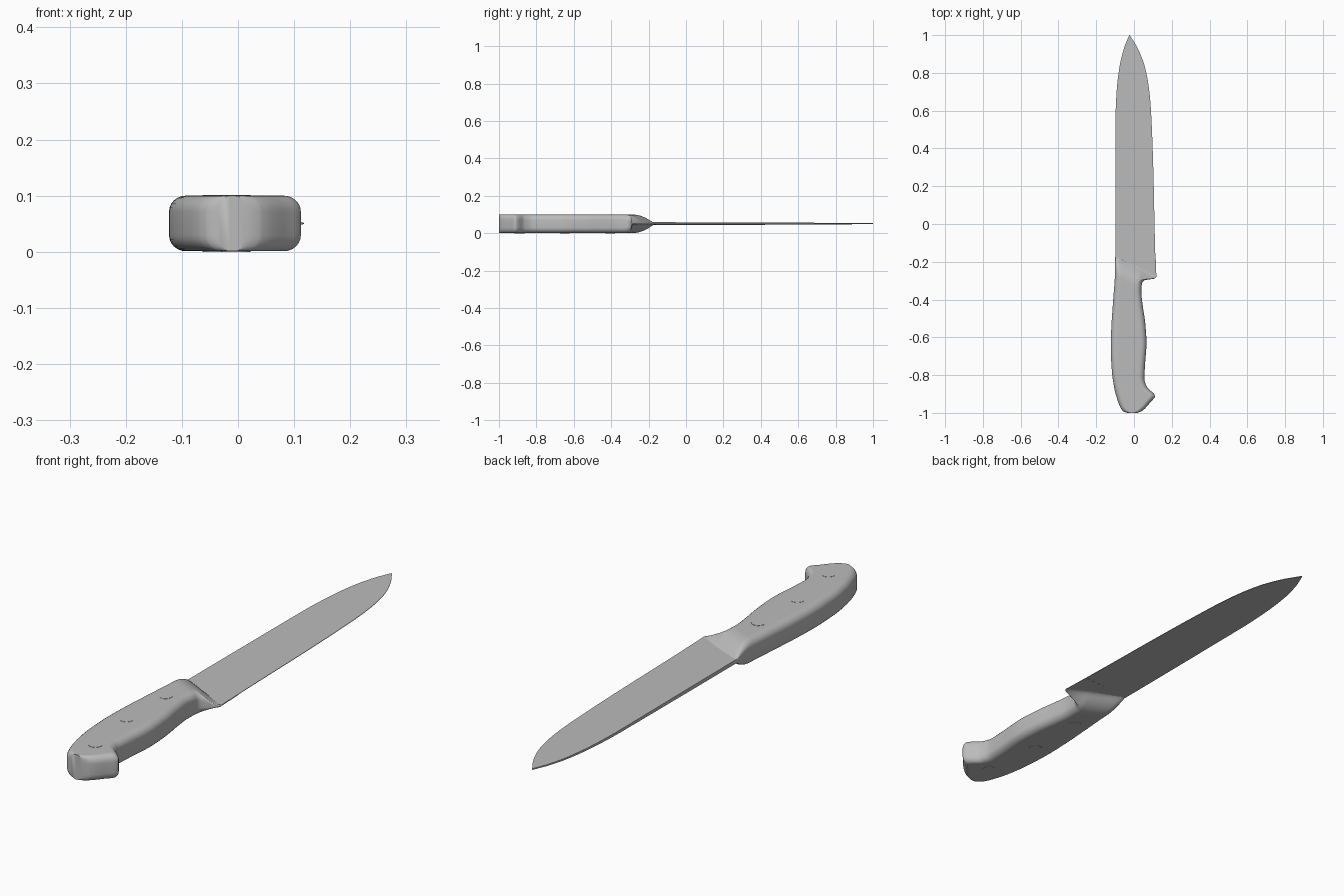
import bpy, bmesh, math

if "Cube" in bpy.data.objects:
    bpy.data.objects.remove(bpy.data.objects["Cube"], do_unlink=True)

grey = bpy.data.materials.new("plain grey")
grey.use_nodes = True
COLOUR = (0.5, 0.5, 0.5, 1)
grey.diffuse_color = COLOUR
grey.node_tree.nodes["Principled BSDF"].inputs["Base Color"].default_value = COLOUR

MID = 0.0505       # height of the centre plane
HALF = 0.0495      # half thickness of the handle


def clamp(v):
    return max(0.0, min(1.0, v))


def curve_at(points, y):
    """Smooth (monotone cubic) x along a list of (y, x) points."""
    n = len(points)
    slope = [(points[i + 1][1] - points[i][1]) / (points[i + 1][0] - points[i][0])
             for i in range(n - 1)]
    tangent = [slope[0]]
    for a, b in zip(slope, slope[1:]):
        tangent.append(2 * a * b / (a + b) if a * b > 0 else 0)
    tangent.append(slope[-1])
    i = 0
    while i < n - 2 and y > points[i + 1][0]:
        i += 1
    (y0, x0), (y1, x1) = points[i], points[i + 1]
    d = y1 - y0
    t = clamp((y - y0) / d)
    return ((2*t**3 - 3*t*t + 1) * x0 + (t**3 - 2*t*t + t) * d * tangent[i]
            + (3*t*t - 2*t**3) * x1 + (t**3 - t*t) * d * tangent[i + 1])


def loft(name, rings, sharp):
    """Skin closed rings of equal length and cap both ends."""
    bm = bmesh.new()
    rows = [[bm.verts.new(p) for p in ring] for ring in rings]
    count = len(rows[0])
    for a, b in zip(rows, rows[1:]):
        for i in range(count):
            j = (i + 1) % count
            bm.faces.new((a[i], a[j], b[j], b[i]))
    bm.faces.new(rows[0])
    bm.faces.new(rows[-1])
    bmesh.ops.remove_doubles(bm, verts=bm.verts, dist=0.00005)
    bmesh.ops.recalc_face_normals(bm, faces=bm.faces)
    mesh = bpy.data.meshes.new(name)
    bm.to_mesh(mesh)
    bm.free()
    obj = bpy.data.objects.new(name, mesh)
    bpy.context.collection.objects.link(obj)
    finish(obj, sharp)


def finish(obj, sharp):
    obj.data.materials.append(grey)
    bpy.ops.object.select_all(action='DESELECT')
    obj.select_set(True)
    bpy.context.view_layer.objects.active = obj
    bpy.ops.object.shade_smooth_by_angle(angle=math.radians(sharp))


# Handle with hooked butt, and bolster fading into the blade
BACK = [(-1, -0.035), (-0.993, -0.055), (-0.975, -0.07), (-0.93, -0.088),
        (-0.87, -0.104), (-0.78, -0.117), (-0.65, -0.123), (-0.55, -0.12),
        (-0.4, -0.11), (-0.27, -0.101), (-0.16, -0.099)]
BELLY = [(-1, 0.015), (-0.993, 0.038), (-0.98, 0.055), (-0.94, 0.09),
         (-0.912, 0.112), (-0.9, 0.106), (-0.865, 0.07), (-0.82, 0.055),
         (-0.75, 0.058), (-0.63, 0.066), (-0.53, 0.06), (-0.43, 0.046),
         (-0.36, 0.039), (-0.315, 0.042), (-0.297, 0.058), (-0.289, 0.108),
         (-0.28, 0.118), (-0.16, 0.114)]


def half_thickness(x, y):
    ahead = clamp((-0.215 - 0.5 * x - y) / 0.11)      # diagonal bolster front
    h = 0.003 + (HALF - 0.003) * (1 - (1 - ahead) ** 2.2)
    heel = clamp((x - 0.03) / 0.085) * clamp((y + 0.34) / 0.04)
    return h * (1 - 0.78 * heel)


def handle_ring(y):
    left, right = curve_at(BACK, y), curve_at(BELLY, y)
    r = min(0.03, (right - left) * 0.4)
    upper = []
    for i in range(7):
        a = math.pi / 2 * i / 6
        upper.append((right - r + r * math.cos(a), math.sin(a)))
    for i in range(1, 16):
        upper.append((right - r + (left - right + 2 * r) * i / 16, 1))
    for i in range(7):
        a = math.pi / 2 * (1 + i / 6)
        upper.append((left + r + r * math.cos(a), math.sin(a)))
    # straight band on the sides, rounded shoulders above and below
    section = [(x, 0.42 + 0.58 * t) for x, t in upper]
    section += [(x, -t) for x, t in reversed(section)]
    return [(x, y, MID + t * half_thickness(x, y)) for x, t in section]


stations = {round(-1 + 0.01 * i, 4) for i in range(85)}
stations |= {y for y, x in BACK + BELLY} | {-0.305, -0.293, -0.285, -0.997}
loft("handle", [handle_ring(y) for y in sorted(stations)], 40)

# Blade: wedge section, thick spine on the back and thin cutting edge
SPINE = [(-0.3, -0.099), (0.55, -0.098), (0.7, -0.092), (0.83, -0.077),
         (0.93, -0.053), (1, -0.025)]
EDGE = [(-0.3, 0.117), (-0.1, 0.111), (0.3, 0.102), (0.6, 0.09), (0.72, 0.079),
        (0.83, 0.058), (0.93, 0.02), (1, -0.023)]


def blade_ring(i):
    t = i / 48
    x0, x1 = curve_at(SPINE, -0.27 + 1.27 * t), curve_at(EDGE, -0.27 + 1.27 * t)
    y = -0.27 + 1.27 * t
    h = 0.0075 - 0.005 * t ** 2
    z = MID + 0.001
    return [(x0, y, z - h), (x1, y, z - 0.001), (x1, y, z + 0.001), (x0, y, z + h)]


loft("blade", [blade_ring(i) for i in range(49)], 30)

# Flush rivets through the handle
for number, (x, y) in enumerate([(-0.035, -0.405), (-0.037, -0.648), (-0.004, -0.89)]):
    bpy.ops.mesh.primitive_cylinder_add(vertices=24, radius=0.026, depth=0.101,
                                        location=(x, y, MID))
    rivet = bpy.context.object
    rivet.name = "rivet_%d" % (number + 1)
    finish(rivet, 30)
